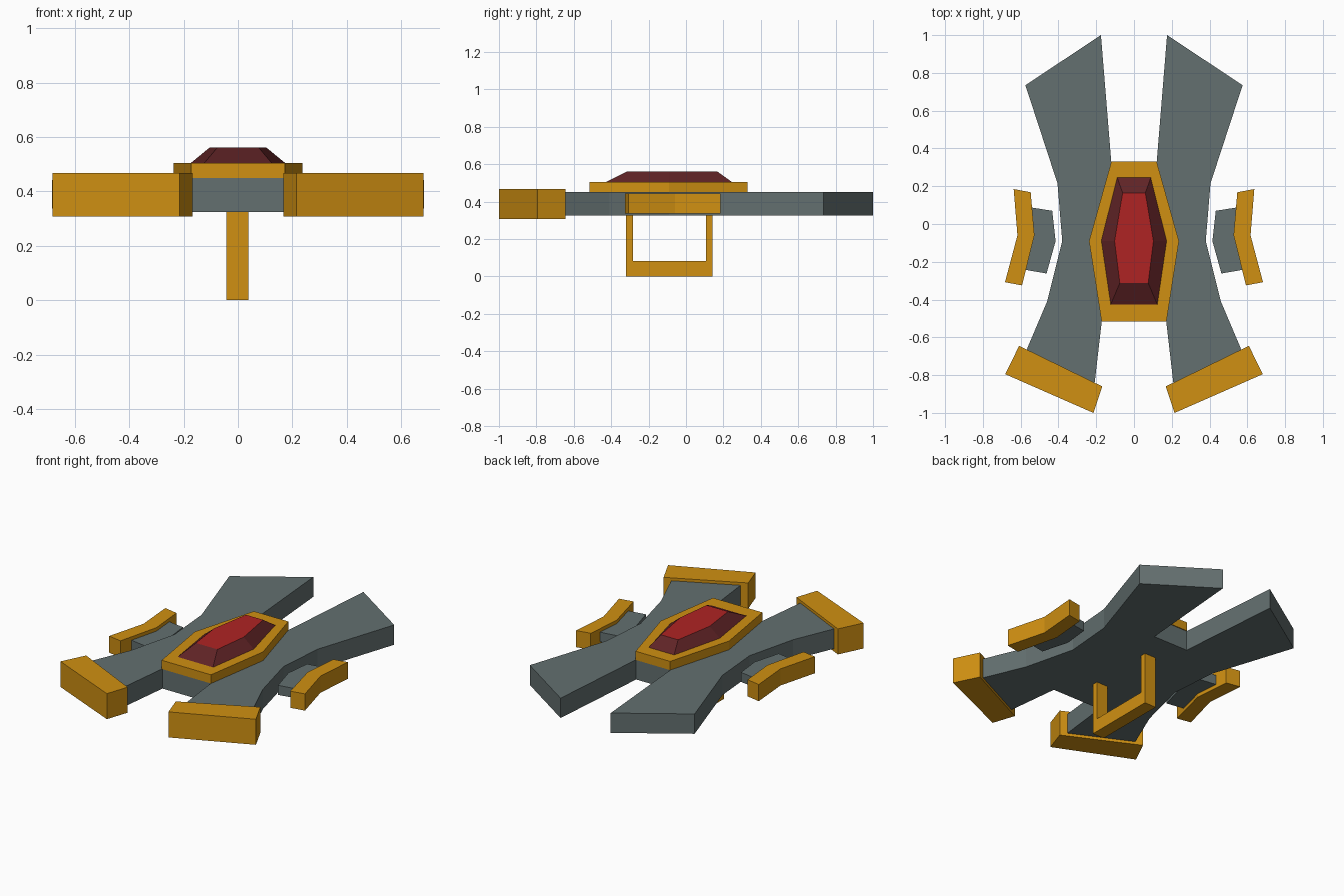
import bpy, bmesh

if "Cube" in bpy.data.objects:
    bpy.data.objects.remove(bpy.data.objects["Cube"])


def material(name, rgb):
    m = bpy.data.materials.new(name)
    m.diffuse_color = (*rgb, 1)
    m.use_nodes = True
    m.node_tree.nodes["Principled BSDF"].inputs["Base Color"].default_value = m.diffuse_color
    return m


GREY = material("slate grey", (0.125, 0.16, 0.16))
GOLD = material("gold", (0.63, 0.28, 0.006))
RED = material("bright red", (0.43, 0.017, 0.017))
DARK_RED = material("dark red", (0.115, 0.017, 0.019))


def loft(name, lower, upper, z0, z1, mats):
    """Solid between two outlines of equal length; a second material colours the top."""
    bm = bmesh.new()
    a = [bm.verts.new((x, y, z0)) for x, y in lower]
    b = [bm.verts.new((x, y, z1)) for x, y in upper]
    bm.faces.new(a)
    top = bm.faces.new(b)
    top.material_index = len(mats) - 1
    n = len(a)
    for i in range(n):
        bm.faces.new((a[i], a[(i + 1) % n], b[(i + 1) % n], b[i]))
    bmesh.ops.recalc_face_normals(bm, faces=bm.faces)
    me = bpy.data.meshes.new(name)
    bm.to_mesh(me)
    bm.free()
    for m in mats:
        me.materials.append(m)
    ob = bpy.data.objects.new(name, me)
    bpy.context.collection.objects.link(ob)
    return ob


def prism(name, outline, z0, z1, mat):
    return loft(name, outline, outline, z0, z1, [mat])


def mirrored(half):
    """Close a right-hand half outline across x = 0."""
    return half + [(-x, y) for x, y in reversed(half)]


# Four-armed body
prism("body", mirrored([
    (0.12, 0.325), (0.175, 1.0), (0.575, 0.735), (0.405, 0.215), (0.38, -0.09),
    (0.46, -0.41), (0.60, -0.74), (0.215, -0.90), (0.17, -0.51)]), 0.325, 0.45, GREY)

# Gem setting and faceted gem
prism("gem_setting", mirrored([(0.12, 0.33), (0.238, -0.09), (0.172, -0.515)]), 0.45, 0.505, GOLD)
loft("gem", mirrored([(0.09, 0.248), (0.175, -0.09), (0.125, -0.43)]),
     mirrored([(0.06, 0.165), (0.103, -0.09), (0.075, -0.312)]), 0.503, 0.562, [DARK_RED, RED])

# Arm caps, side brackets and side guards on both sides
for s, side in ((1, "right"), (-1, "left")):
    def flip(pts):
        return [(s * x, y) for x, y in pts]
    prism(side + "_arm_cap", flip([(0.608, -0.645), (0.682, -0.795), (0.215, -1.0),
                                   (0.168, -0.86)]), 0.307, 0.468, GOLD)
    prism(side + "_side_bracket", flip([(0.433, 0.07), (0.56, 0.09), (0.56, -0.06), (0.59, -0.24),
                                        (0.463, -0.262), (0.415, -0.09)]), 0.36, 0.42, GREY)
    prism(side + "_side_guard", flip([(0.547, 0.168), (0.637, 0.185), (0.617, -0.06), (0.683, -0.308),
                                      (0.593, -0.325), (0.527, -0.06)]), 0.337, 0.442, GOLD)

# U-shaped handle: drawn as a (height, y) profile, then stood upright
handle = prism("handle", [(0.325, -0.32), (0, -0.32), (0, 0.143), (0.325, 0.143), (0.325, 0.106),
                          (0.083, 0.106), (0.083, -0.284), (0.325, -0.284)], -0.042, 0.038, GOLD)
for v in handle.data.vertices:
    v.co = (v.co.z, v.co.y, v.co.x)
handle.data.flip_normals()
